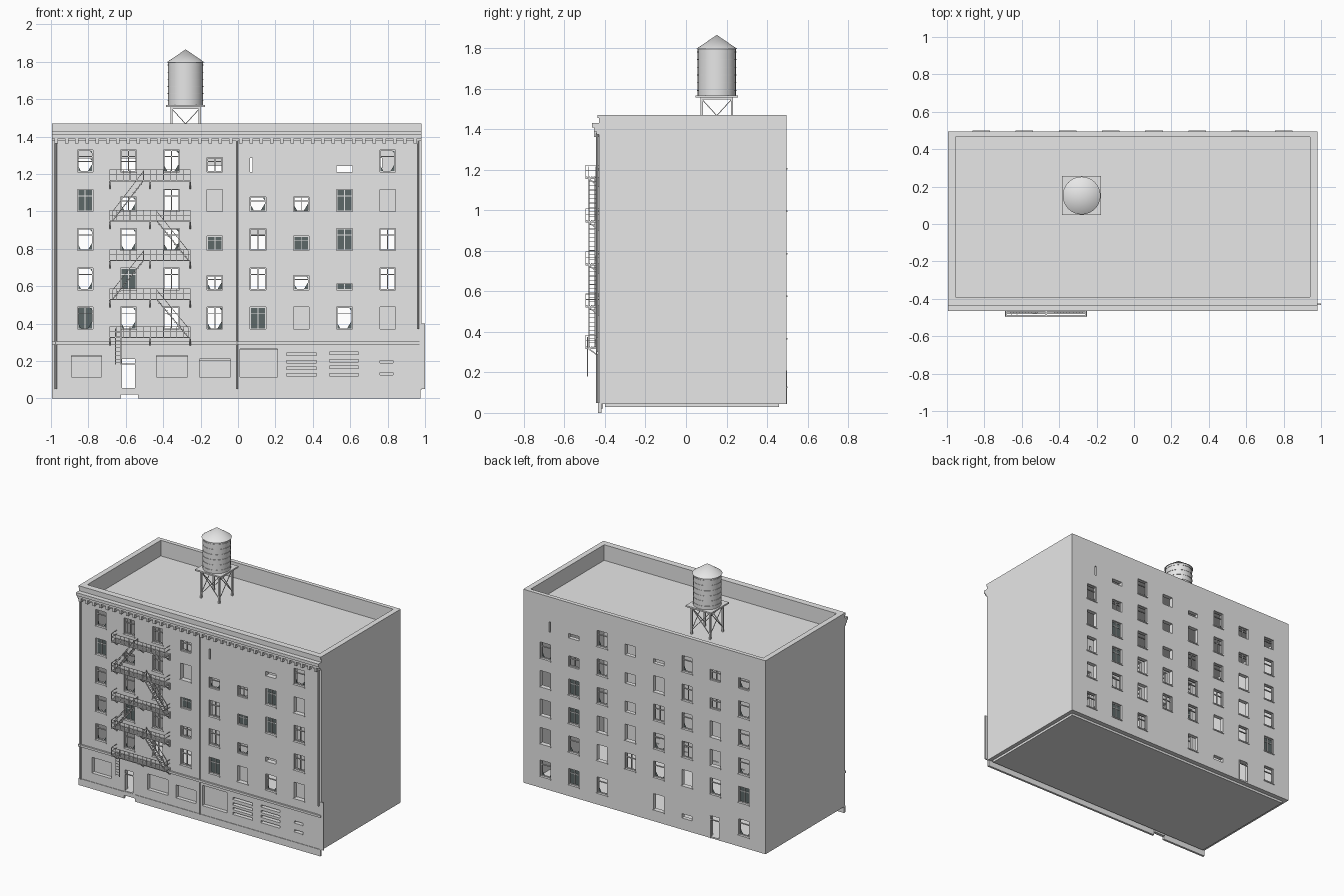
import bpy, bmesh
from math import radians
from mathutils import Matrix, Vector

if "Cube" in bpy.data.objects:
    bpy.data.objects.remove(bpy.data.objects["Cube"])


def material(name, color):
    m = bpy.data.materials.new(name)
    m.use_nodes = True
    m.diffuse_color = (*color, 1)
    m.node_tree.nodes["Principled BSDF"].inputs["Base Color"].default_value = (*color, 1)
    return m


GREY = material("plain grey", (0.8, 0.8, 0.8))
GLASS = material("dark glass", (0.11, 0.14, 0.14))


def box(bm, x0, x1, y0, y1, z0, z1):
    size = Matrix.Diagonal((x1 - x0, y1 - y0, z1 - z0, 1))
    mid = Matrix.Translation(((x0 + x1) / 2, (y0 + y1) / 2, (z0 + z1) / 2))
    bmesh.ops.create_cube(bm, size=1, matrix=mid @ size)


def bar(bm, a, b, t=0.006):
    a, b = Vector(a), Vector(b)
    d = b - a
    rot = d.to_track_quat("Z", "Y").to_matrix().to_4x4()
    m = Matrix.Translation((a + b) / 2) @ rot @ Matrix.Diagonal((t, t, d.length, 1))
    bmesh.ops.create_cube(bm, size=1, matrix=m)


def cone(bm, x, y, z0, z1, r0, r1, n=32):
    bmesh.ops.create_cone(bm, cap_ends=True, segments=n, radius1=r0, radius2=r1, depth=z1 - z0,
                          matrix=Matrix.Translation((x, y, (z0 + z1) / 2)))


def shard(bm, x, z, dx, dz, y):
    a = [bm.verts.new(p) for p in ((x, y, z), (x + dx, y, z), (x, y, z + dz))]
    bm.faces.new(a)


def finish(name, bm, mat=GREY, smooth=False):
    mesh = bpy.data.meshes.new(name)
    bmesh.ops.recalc_face_normals(bm, faces=bm.faces)
    bm.to_mesh(mesh)
    bm.free()
    mesh.materials.append(mat)
    ob = bpy.data.objects.new(name, mesh)
    bpy.context.scene.collection.objects.link(ob)
    if smooth:
        bpy.ops.object.select_all(action="DESELECT")
        ob.select_set(True)
        bpy.context.view_layer.objects.active = ob
        bpy.ops.object.shade_smooth_by_angle(angle=radians(40))
    return ob


def cut(ob, bm):
    tool = finish("cutter", bm)
    tool.hide_render = True
    mod = ob.modifiers.new("cut", "BOOLEAN")
    mod.operation, mod.solver, mod.object = "DIFFERENCE", "EXACT", tool
    bpy.context.view_layer.objects.active = ob
    bpy.ops.object.modifier_apply(modifier=mod.name)
    bpy.data.objects.remove(tool)


L, R, F, B = -0.995, 0.98, -0.43, 0.495   # body extents
WALL, ROOF = 0.04, 1.355

# Hollow body with a parapet round the sunken roof
bm = bmesh.new()
box(bm, L, R, F, B, 0.045, 1.47)
body = finish("building_body", bm)
bm = bmesh.new()
box(bm, L + WALL, R - WALL, F + WALL, B - 0.03, 0.055, ROOF - 0.015)
box(bm, L + WALL, R - WALL, F + WALL, B - 0.03, ROOF, 1.6)
cut(body, bm)

# Windows: W broken, F frame only, D glazed, B boarded, O open; lower case is short,
# t a low slot, l a tall slit, - none. Rows run from the top down, columns from -x to +x.
front = ["WFFfl-tW", "DwFBwfDB", "WWFdFdDF", "WDFfFwtF", "WWFFDBWB"]
back = ["wfWtoWtl", "WfFOoWfW", "WOWFoWDO", "WOFWOODO", "DWOWFOWO", "W-tO-WDW"]
holes, frames, glass, boards, sills = (bmesh.new() for _ in range(5))


def window(code, x, z, face, inward):
    kind = code.upper()
    w, h = 0.042, 0.118 if code.isupper() else 0.078
    if code == "t":
        h = 0.032
    if code == "l":
        x, w, h = x - 0.036, 0.006, 0.075

    def span(d0, d1):
        return sorted((face + inward * d0, face + inward * d1))
    box(holes, x - w, x + w, *span(-0.02, 0.06), z, z + h)
    if kind in "WFD":
        y, t = span(0.012, 0.022), 0.005
        for s in (-1, 1):
            e = x + s * (w - t / 2)
            box(frames, e - t / 2, e + t / 2, *y, z, z + h)
        for e in (z, z + h - t, z + h * 0.68):
            box(frames, x - w, x + w, *y, e, e + t)
        if kind != "W":
            box(frames, x - t / 2, x + t / 2, *y, z, z + h)
    mid = face + inward * 0.017
    if kind == "D":
        box(glass, x - w, x + w, *span(0.016, 0.019), z, z + h)
    if kind == "W":
        shard(glass, x - w, z, 0.022, 0.04, mid)
        shard(glass, x + w, z, -0.03, 0.05, mid)
        shard(glass, x + w, z + h, -0.02, -0.025, mid)
    if kind == "B":
        box(boards, x - w, x + w, *span(0.03, 0.036), z, z + h)
    if code.isupper():
        box(sills, x - w - 0.005, x + w + 0.005, *span(-0.006, 0.002), z - 0.008, z)


columns = [-0.817 + 0.231 * i for i in range(8)]
for face, inward, rows in ((F, 1, front), (B, -1, back)):
    for r, row in enumerate(rows):
        for x, code in zip(columns, row):
            if code != "-":
                window(code, x, 1.21 - 0.21 * r if r < 5 else 0.13, face, inward)

# Shop fronts, shutter slots and the two doors
for x0, x1, top in ((-0.89, -0.73, 0.23), (-0.435, -0.27, 0.23), (-0.205, -0.04, 0.21), (0.01, 0.21, 0.265)):
    box(holes, x0, x1, F - 0.02, F + 0.06, 0.115, top)
    box(boards, x0, x1, F + 0.028, F + 0.034, 0.115, top)
    box(frames, x0, x1, F + 0.012, F + 0.022, top - 0.006, top)
for x0, x1, slots in ((0.26, 0.42, (0.12, 0.155, 0.19, 0.23)), (0.49, 0.645, (0.12, 0.16, 0.195, 0.235)),
                      (0.76, 0.83, (0.125, 0.19))):
    for z in slots:
        box(holes, x0, x1, F - 0.02, F + 0.06, z, z + 0.014)
        box(boards, x0, x1, F + 0.028, F + 0.034, z, z + 0.014)
        box(sills, x0, x1, F - 0.005, F + 0.002, z - 0.005, z)
for face in (F, B):
    box(holes, -0.625, -0.545, face - 0.06, face + 0.06, 0.056, 0.21)
    for x in (-0.625, -0.551):
        box(frames, x, x + 0.006, face - 0.004, face + 0.004, 0.045, 0.21)
    box(frames, -0.625, -0.545, face - 0.004, face + 0.004, 0.18, 0.186)
cut(body, holes)
finish("window_frames", frames)
finish("window_glass", glass, GLASS)
finish("window_boards", boards)
finish("window_sills", sills)

# Foundation slab, front skirt with a door gap, and side strip
bm = bmesh.new()
box(bm, L + 0.03, R - 0.03, -0.4, 0.46, 0.028, 0.05)
finish("foundation_slab", bm)
bm = bmesh.new()
box(bm, L, -0.625, F - 0.004, F + 0.012, 0, 0.05)
box(bm, -0.535, R - 0.005, F - 0.004, F + 0.012, 0, 0.05)
box(bm, -0.625, -0.535, F - 0.002, F + 0.02, 0.022, 0.05)
box(bm, R - 0.01, 1.0, F - 0.004, F + 0.004, 0.05, 0.4)
finish("front_skirt", bm)

# Cornice, dentils and the belt moulding
bm = bmesh.new()
for y, z0, z1 in ((-0.465, 1.408, 1.43), (-0.455, 1.39, 1.408), (-0.442, 1.375, 1.39), (-0.437, 1.455, 1.47)):
    box(bm, L, R, y, F + 0.002, z0, z1)
for i in range(36):
    x = L + 0.015 + i * 0.0548
    box(bm, x, x + 0.018, -0.455, F, 1.362, 1.39)
finish("cornice", bm)
bm = bmesh.new()
box(bm, L, R, F - 0.012, F + 0.002, 0.288, 0.304)
finish("belt_moulding", bm)

# Drainpipes
bm = bmesh.new()
for x, z in ((-0.975, 0.05), (-0.006, 0.05), (0.962, 0.37)):
    cone(bm, x, F - 0.008, z, 1.38, 0.006, 0.006, 8)
finish("drainpipes", bm)

# Fire escape: landings with rails and brackets
X0, X1, OUT, IN = -0.685, -0.255, -0.495, -0.435
levels = [0.326, 0.53, 0.738, 0.95, 1.165]
bm = bmesh.new()
for z in levels:
    for k in range(5):
        y = OUT + 0.0125 * k
        box(bm, X0, X1, y, y + 0.008, z - 0.004, z + 0.002)
    for x in (X0, (X0 + X1) / 2, X1):
        box(bm, x - 0.004, x + 0.004, OUT, F, z - 0.01, z - 0.003)
        bar(bm, (x, OUT + 0.01, z - 0.006), (x, F - 0.002, z - 0.045))
        box(bm, x - 0.004, x + 0.004, F - 0.008, F, z - 0.05, z)
    for h in (0.03, 0.057):
        bar(bm, (X0, OUT, z + h), (X1, OUT, z + h), 0.003)
        for x in (X0, X1):
            bar(bm, (x, OUT, z + h), (x, F, z + h), 0.003)
    for i in range(13):
        x = X0 + (X1 - X0) * i / 12
        bar(bm, (x, OUT, z), (x, OUT, z + 0.057), 0.003)
finish("fire_escape_landings", bm)

# Stairs zigzag between the landings
bm = bmesh.new()
for i, (lo, hi) in enumerate(zip(levels, levels[1:])):
    xa, xb = (-0.265, -0.435) if i % 2 == 0 else (-0.67, -0.505)
    for y in (-0.48, -0.448):
        bar(bm, (xa, y, lo), (xb, y, hi), 0.005)
        bar(bm, (xa, y, lo + 0.05), (xb, y, hi + 0.05), 0.003)
        for x, z in ((xa, lo), (xb, hi)):
            bar(bm, (x, y, z), (x, y, z + 0.05), 0.003)
    for k in range(1, 10):
        x, z = xa + (xb - xa) * k / 10, lo + (hi - lo) * k / 10
        box(bm, x - 0.009, x + 0.009, -0.48, -0.448, z - 0.0015, z + 0.0015)
finish("fire_escape_stairs", bm)
bm = bmesh.new()
for x in (-0.655, -0.625):
    bar(bm, (x, -0.487, 0.18), (x, -0.487, 0.375), 0.004)
for k in range(9):
    bar(bm, (-0.655, -0.487, 0.19 + 0.02 * k), (-0.625, -0.487, 0.19 + 0.02 * k), 0.003)
finish("drop_ladder", bm)

# Water tank on a braced stand
TX, TY = -0.28, 0.152
bm = bmesh.new()
cone(bm, TX, TY, 1.568, 1.8, 0.094, 0.094)
for k in range(6):
    z = 1.59 + 0.038 * k
    cone(bm, TX, TY, z, z + 0.004, 0.0965, 0.0965)
finish("tank_barrel", bm, smooth=True)
bm = bmesh.new()
cone(bm, TX, TY, 1.797, 1.866, 0.101, 0)
finish("tank_roof", bm, smooth=True)
bm = bmesh.new()
box(bm, TX - 0.104, TX + 0.104, TY - 0.104, TY + 0.104, 1.557, 1.568)
s = 0.075
corners = [(TX - s, TY - s), (TX + s, TY - s), (TX + s, TY + s), (TX - s, TY + s)]
for i, a in enumerate(corners):
    b = corners[(i + 1) % 4]
    bar(bm, (*a, ROOF), (*a, 1.56), 0.012)
    bar(bm, (*a, 1.55), (*b, ROOF + 0.03), 0.004)
    bar(bm, (*b, 1.55), (*a, ROOF + 0.03), 0.004)
    bar(bm, (*a, 1.552), (*b, 1.552), 0.01)
finish("tank_stand", bm)
